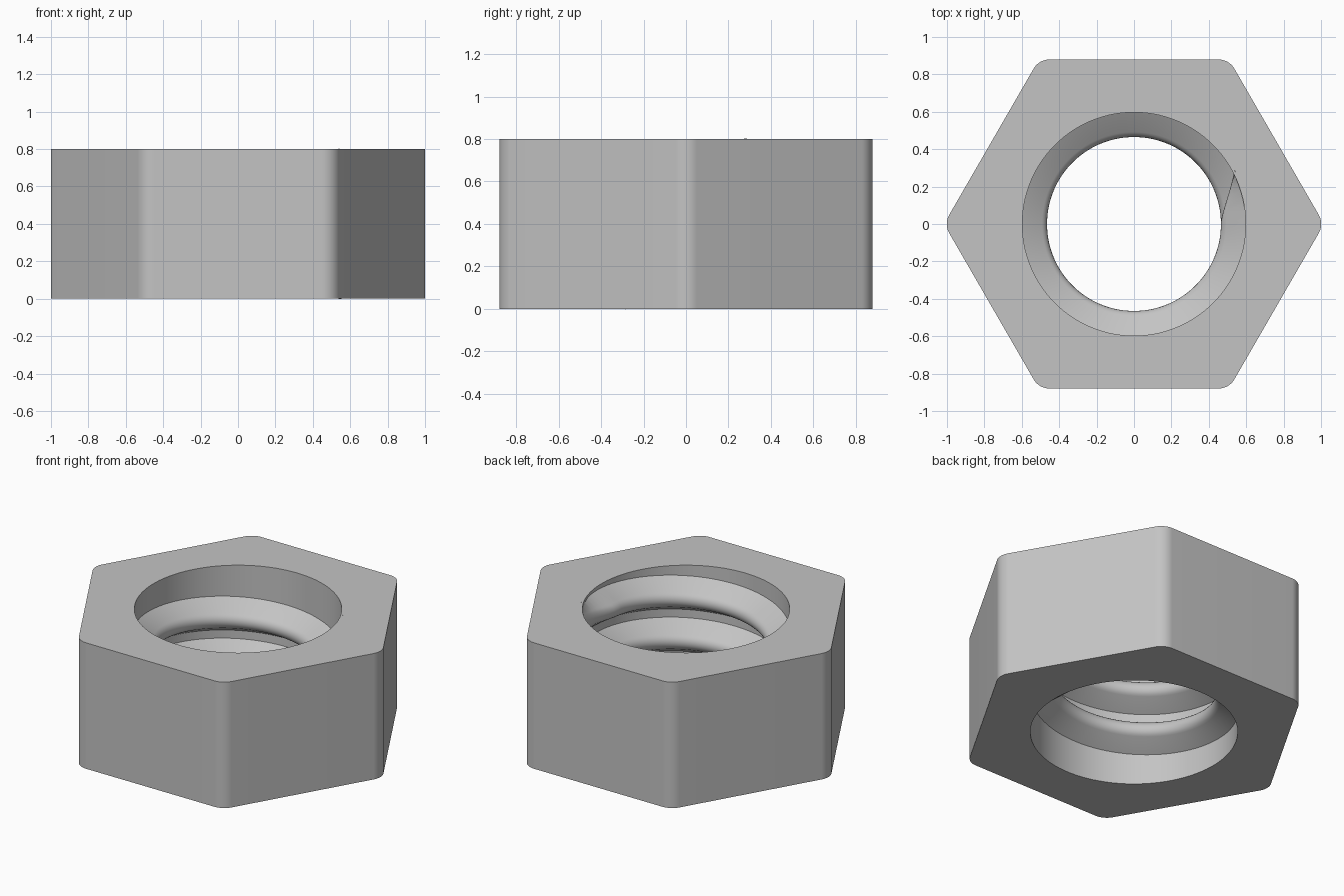
import bpy, bmesh
from math import sin, cos, tan, radians, pi

if "Cube" in bpy.data.objects:
    bpy.data.objects.remove(bpy.data.objects["Cube"])

HEIGHT, APOTHEM, FILLET = 0.8, 0.88, 0.1
MAJOR, MINOR = 0.597, 0.465
PITCH = HEIGHT / 3
ARC = 16                    # points per rounded corner
STEP = radians(60 / ARC)    # shared by the bore and the thread

steel = bpy.data.materials.new("grey steel")
steel.use_nodes = True
grey = (0.55, 0.55, 0.55, 1)
steel.diffuse_color = grey
steel.node_tree.nodes["Principled BSDF"].inputs["Base Color"].default_value = grey


def build(name, rows, closed, angle):
    """Skin a grid of points; closed grids wrap both ways."""
    bm = bmesh.new()
    grid = [[bm.verts.new(p) for p in row] for row in rows]
    n, m = len(grid), len(grid[0])
    for i in range(n if closed else n - 1):
        for j in range(m if closed else m - 1):
            a, b = grid[i], grid[(i + 1) % n]
            k = (j + 1) % m
            bm.faces.new((a[j], b[j], b[k], a[k]))
    mesh = bpy.data.meshes.new(name)
    bm.to_mesh(mesh)
    bm.free()
    mesh.materials.append(steel)
    obj = bpy.data.objects.new(name, mesh)
    bpy.context.collection.objects.link(obj)
    bpy.ops.object.select_all(action="DESELECT")
    obj.select_set(True)
    bpy.context.view_layer.objects.active = obj
    bpy.ops.object.shade_smooth_by_angle(angle=radians(angle))
    return obj


# Hexagonal body with rounded corners and a plain bore
rows = []
corner = (APOTHEM - FILLET) / cos(pi / 6)
for k in range(6):
    mid = k * pi / 3
    for j in range(ARC):
        a = mid + pi / 3 * (j / (ARC - 1) - 0.5)
        b = mid - pi / 6 + (j + 0.5) * STEP
        ox, oy = corner * cos(mid) + FILLET * cos(a), corner * sin(mid) + FILLET * sin(a)
        ix, iy = MAJOR * cos(b), MAJOR * sin(b)
        rows.append([(ox, oy, 0), (ox, oy, HEIGHT), (ix, iy, HEIGHT), (ix, iy, 0)])
build("nut_body", rows, True, 30)

# Thread ridge profile: (depth from root, height), straight flanks and round crest
ROOT = MAJOR + 0.013        # flanks run slightly into the wall
DEPTH, ROUND = ROOT - MINOR, 0.054
crest = [(DEPTH - ROUND * (1 - cos(t)), ROUND * sin(t))
         for t in (radians(d) for d in range(-60, 61, 15))]
edge = crest[-1][1] + crest[-1][0] * tan(pi / 6)
profile = [(0, -edge)] + crest + [(0, edge)]

# Right-handed helix that fades into the wall at both ends
FADE = radians(30)
END = 2 * pi + FADE - STEP / 2
rows = []
for i in range(round(2 * END / STEP) + 1):
    a = -END + i * STEP
    t = max(0, abs(a) - 2 * pi) / (END - 2 * pi)
    keep = 1 - t ** 1.7
    z = HEIGHT / 2 + PITCH * a / (2 * pi)
    rows.append([((ROOT - d * keep) * cos(a), (ROOT - d * keep) * sin(a), z + h)
                 for d, h in profile])
build("thread_ridge", rows, False, 40)

# Make every face point outward from the metal
for obj in (bpy.data.objects["nut_body"], bpy.data.objects["thread_ridge"]):
    bm = bmesh.new()
    bm.from_mesh(obj.data)
    if obj.name == "nut_body":
        bmesh.ops.recalc_face_normals(bm, faces=bm.faces)
    else:
        bm.normal_update()
        inward = sum(f.normal.xy.dot(f.calc_center_median().xy) for f in bm.faces)
        if inward > 0:
            bmesh.ops.reverse_faces(bm, faces=bm.faces)
    bm.to_mesh(obj.data)
    bm.free()
